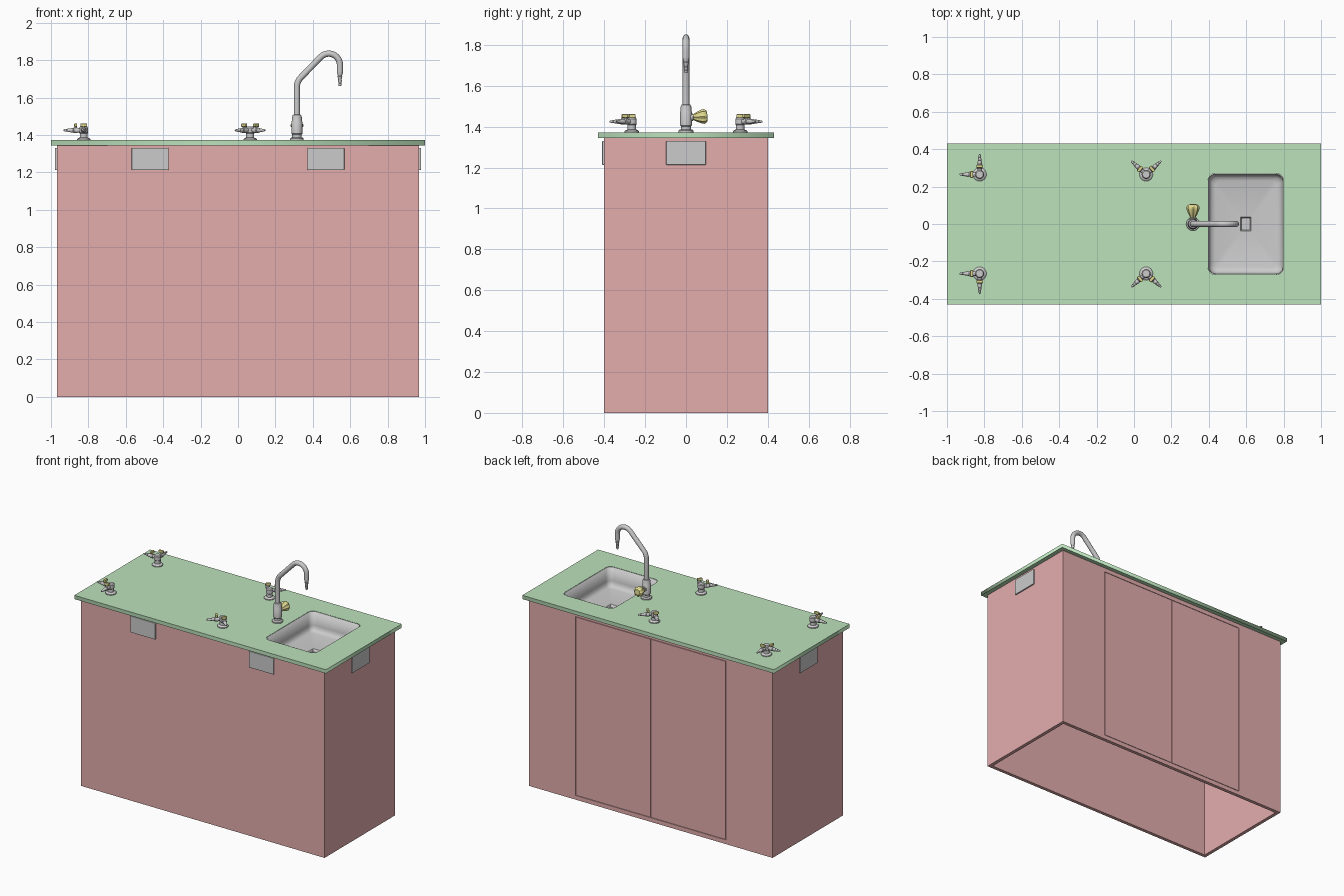
import bpy, bmesh
from math import pi, sin, cos, atan2, radians
from mathutils import Matrix, Vector

if "Cube" in bpy.data.objects:
    bpy.data.objects.remove(bpy.data.objects["Cube"])

TOP = 1.372          # worktop surface height
SX, SY = 0.5975, 0   # sink centre


def material(name, rgb):
    m = bpy.data.materials.new(name)
    m.diffuse_color = (*rgb, 1)
    m.use_nodes = True
    m.node_tree.nodes["Principled BSDF"].inputs["Base Color"].default_value = m.diffuse_color
    return m


RED = material("cabinet_red", (0.78, 0.42, 0.42))
GREEN = material("worktop_green", (0.50, 0.76, 0.50))
YELLOW = material("handle_yellow", (0.75, 0.70, 0.28))


def finish(name, bm, mat=None, smooth=False, recalc=True):
    if recalc:
        bmesh.ops.recalc_face_normals(bm, faces=bm.faces)
    me = bpy.data.meshes.new(name)
    bm.to_mesh(me)
    bm.free()
    if smooth:
        me.shade_smooth()
        me.set_sharp_from_angle(angle=radians(35))
    if mat:
        me.materials.append(mat)
    ob = bpy.data.objects.new(name, me)
    bpy.context.collection.objects.link(ob)
    return ob


def box(name, x, y, z, mat=None, bevel=0, matrix=Matrix()):
    bm = bmesh.new()
    bmesh.ops.create_cube(bm, size=1)
    for v in bm.verts:
        v.co = [a + (t + 0.5) * (b - a) for t, (a, b) in zip(v.co, (x, y, z))]
    if bevel:
        bmesh.ops.bevel(bm, geom=bm.edges[:], offset=bevel, segments=2,
                        profile=0.5, affect='EDGES')
    bm.transform(matrix)
    return finish(name, bm, mat)


def skin(bm, rings, cap_start=True, cap_end=True):
    """Join equal-length rings of points with quads."""
    loops = [[bm.verts.new(p) for p in r] for r in rings]
    n = len(loops[0])
    for a, b in zip(loops, loops[1:]):
        for i in range(n):
            j = (i + 1) % n
            bm.faces.new((a[i], a[j], b[j], b[i]))
    if cap_start:
        bm.faces.new(loops[0][::-1])
    if cap_end:
        bm.faces.new(loops[-1])


def lathe(name, profile, matrix, mat=None, segs=24, flute=0.0, lobes=8):
    """Turn (radius, height) points round z; flute makes lobes on the rim."""
    bm = bmesh.new()
    rings = []
    for r, h in profile:
        ring = []
        for i in range(segs):
            a = 2 * pi * i / segs
            q = r * (1 + flute * cos(lobes * a))
            ring.append((q * cos(a), q * sin(a), h))
        rings.append(ring)
    skin(bm, rings)
    bm.transform(matrix)
    return finish(name, bm, mat, True)


def rounded_rect(inset, z, hx=0.2025, hy=0.27, rad=0.04, n=6):
    r = max(rad - inset * 0.4, 0.01)
    pts = []
    for k, (sx, sy) in enumerate(((1, 1), (-1, 1), (-1, -1), (1, -1))):
        for i in range(n + 1):
            a = (k + i / n) * pi / 2
            pts.append((SX + sx * (hx - inset - r) + r * cos(a),
                        SY + sy * (hy - inset - r) + r * sin(a), z))
    return pts


def curve_mesh(name, splines, cyclic, mat=None, smooth=False, **settings):
    """Make a curve, set its options and turn it into a mesh."""
    cu = bpy.data.curves.new(name, 'CURVE')
    for key, val in settings.items():
        setattr(cu, key, val)
    for pts in splines:
        sp = cu.splines.new('POLY')
        sp.points.add(len(pts) - 1)
        for p, co in zip(sp.points, pts):
            p.co = (*co, 1)
        sp.use_cyclic_u = cyclic
    tmp = bpy.data.objects.new(name + "_path", cu)
    bm = bmesh.new()
    bm.from_mesh(tmp.to_mesh())
    bpy.data.objects.remove(tmp)
    bmesh.ops.remove_doubles(bm, verts=bm.verts, dist=1e-5)
    return finish(name, bm, mat, smooth)


# Cabinet: side panels, front panel, back stiles, rails and doors
H, T = 1.345, 0.025
for s, side in ((-1, "left"), (1, "right")):
    box(f"{side}_panel", sorted((s * 0.943, s * 0.968)), (-0.4, 0.4), (0, H), RED)
    box(f"{side}_back_stile", sorted((s * 0.597, s * 0.943)), (0.4 - T, 0.4), (0, H), RED)
    box(f"{side}_door", sorted((s * 0.0015, s * 0.594)), (0.4 - T, 0.4), (0.033, 1.312), RED)
    box(f"{side}_side_plate", sorted((s * 0.966, s * 0.978)), (-0.097, 0.097),
        (1.213, 1.33), bevel=0.003)
    box(f"{side}_front_plate", (s * 0.47 - 0.0985, s * 0.47 + 0.0985), (-0.41, -0.398),
        (1.213, 1.33), bevel=0.003)
box("front_panel", (-0.943, 0.943), (-0.4, -0.4 + T), (0, H), RED)
box("bottom_rail", (-0.597, 0.597), (0.4 - T, 0.4), (0, 0.03), RED)
box("top_rail", (-0.597, 0.597), (0.4 - T, 0.4), (1.315, H), RED)

# Worktop with the sink opening
worktop = curve_mesh("worktop", [[(-1, -0.43, 0), (1, -0.43, 0), (1, 0.43, 0), (-1, 0.43, 0)],
                                 rounded_rect(0, 0)],
                     True, GREEN, dimensions='2D', fill_mode='BOTH', extrude=(TOP - H) / 2)
worktop.location.z = (TOP + H) / 2

# Sink basin with rounded floor edge and recessed drain
levels = [(0.004, TOP - 0.001), (0.005, 1.272), (0.009, 1.252), (0.02, 1.238), (0.04, 1.232)]
rings = [rounded_rect(i, z) for i, z in levels]
angles = [atan2(p[1] - SY, p[0] - SX) for p in rings[-1]]
for r, z in ((0.045, 1.23), (0.04, 1.226), (0.036, 1.212)):
    rings.append([(SX + r * cos(a), SY + r * sin(a), z) for a in angles])
bm = bmesh.new()
skin(bm, rings, cap_start=False)
bm.normal_update()
if max(bm.faces, key=lambda f: -f.calc_center_median().z).normal.z < 0:
    bmesh.ops.reverse_faces(bm, faces=bm.faces)
basin = finish("sink_basin", bm, smooth=True, recalc=False)
shell = basin.modifiers.new("shell", 'SOLIDIFY')
shell.thickness = 0.0035
shell.offset = -1

# Tap: body, swan neck, nozzle and fluted side knob
FX = 0.315
base = Matrix.Translation((FX, 0, TOP))
lathe("tap_body", [(0.036, -0.004), (0.036, 0.009), (0.032, 0.013), (0.025, 0.015),
                   (0.025, 0.03), (0.029, 0.035), (0.029, 0.10), (0.026, 0.105),
                   (0.026, 0.125), (0.022, 0.135), (0.015, 0.138)], base)
path = [(FX, 0, 1.49), (FX, 0, 1.66)]
path += [(FX + d, 0, z) for d, z in ((0.002, 1.674), (0.007, 1.688), (0.016, 1.702))]
path += [(0.485 + 0.06 * cos(a), 0, 1.775 + 0.06 * sin(a))
         for a in (radians(135 - 11.25 * i) for i in range(13))]
path.append((0.545, 0, 1.735))
curve_mesh("tap_neck", [path], False, smooth=True, dimensions='3D',
           bevel_depth=0.0165, bevel_resolution=4, use_fill_caps=True)
lathe("tap_nozzle", [(0.007, 0), (0.009, 0.012), (0.008, 0.014), (0.011, 0.03),
                     (0.009, 0.032), (0.013, 0.05), (0.011, 0.053), (0.016, 0.07), (0.016, 0.08)],
      Matrix.Translation((0.545, 0, 1.663)))
side = Matrix.Translation((FX, 0, 1.444)) @ Matrix.Rotation(radians(-86), 4, 'X')
lathe("tap_valve_stem", [(0.018, 0), (0.018, 0.034), (0.01, 0.037), (0.01, 0.05)], side)
lathe("tap_knob", [(0.013, 0.036), (0.018, 0.045), (0.025, 0.06), (0.032, 0.08),
                   (0.033, 0.088), (0.029, 0.098), (0.02, 0.105)],
      side, YELLOW, segs=48, flute=0.09)


# Gas outlets: post with two barbed nozzles, each with a small lever
def gas_outlet(label, x, y, headings):
    at = Matrix.Translation((x, y, TOP))
    lathe(f"{label}_post", [(0.036, -0.004), (0.036, 0.006), (0.031, 0.011), (0.021, 0.014),
                            (0.021, 0.036), (0.024, 0.04), (0.024, 0.066), (0.019, 0.072)], at)
    for i, deg in enumerate(headings, 1):
        turn = at @ Matrix.Translation((0, 0, 0.053)) @ Matrix.Rotation(radians(deg), 4, 'Z')
        lathe(f"{label}_nozzle_{i}",
              [(0.012, 0), (0.012, 0.032), (0.015, 0.034), (0.015, 0.053), (0.011, 0.056),
               (0.013, 0.062), (0.009, 0.075), (0.0105, 0.077), (0.007, 0.09),
               (0.008, 0.092), (0.004, 0.108)],
              turn @ Matrix.Rotation(pi / 2, 4, 'Y'), segs=16)
        lathe(f"{label}_lever_stem_{i}", [(0.007, 0), (0.007, 0.025)],
              turn @ Matrix.Translation((0.043, 0, 0)), segs=12)
        box(f"{label}_lever_{i}", (0.035, 0.051), (-0.018, 0.018), (0.018, 0.036),
            YELLOW, 0.004, turn)


for s, row in ((-1, "front"), (1, "back")):
    gas_outlet(f"{row}_left_gas_outlet", -0.825, s * 0.265, (180, s * 90))
    gas_outlet(f"{row}_right_gas_outlet", 0.065, s * 0.265, (s * 42, s * 138))
